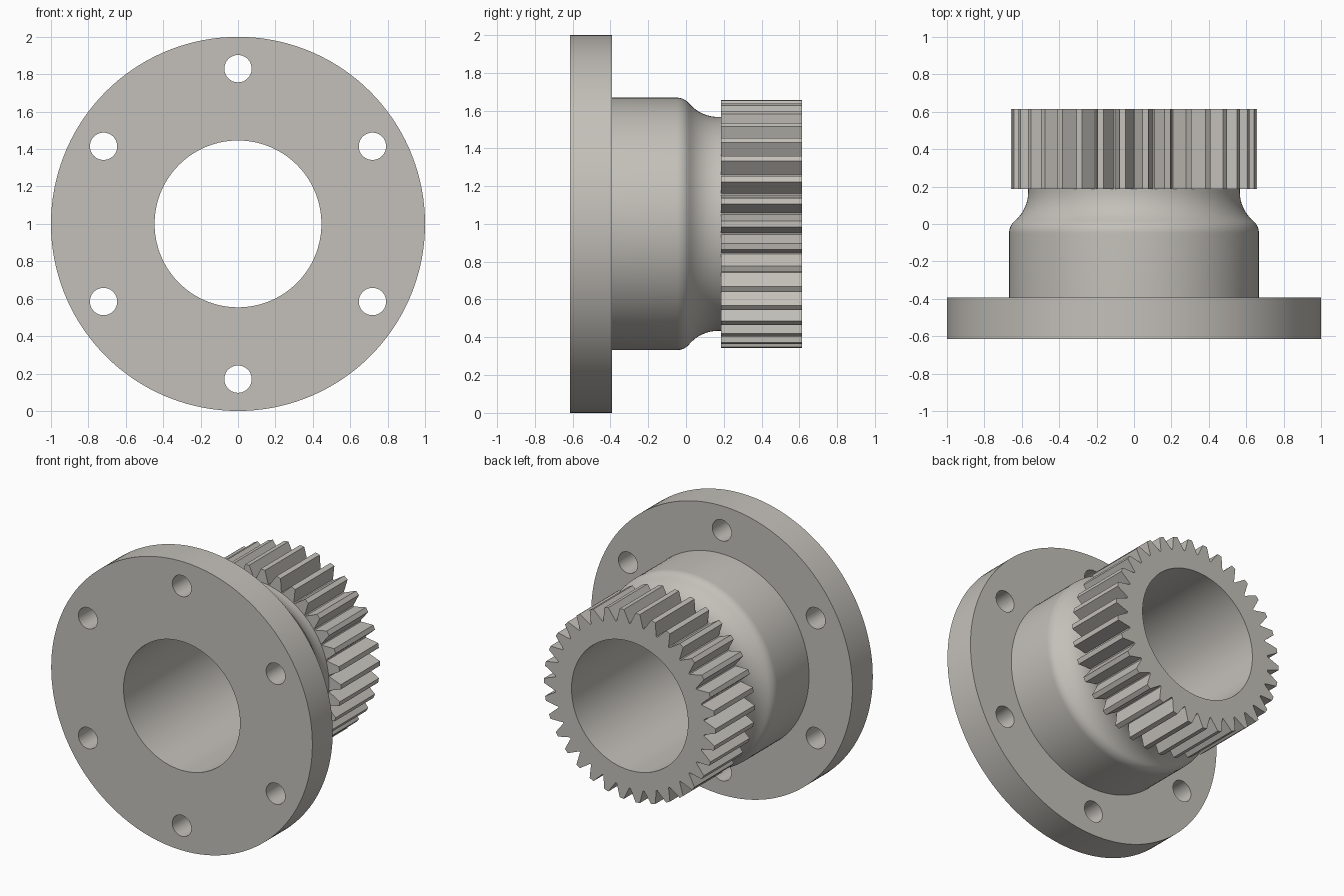
import bpy
import bmesh
from math import sin, cos, pi, radians
from mathutils import Matrix

cube = bpy.data.objects.get("Cube")
if cube:
    bpy.data.objects.remove(cube, do_unlink=True)

TEETH = 34
SEGMENTS = TEETH * 4
BORE = 0.446
AXIS_Z = 1.0
FRONT, FLANGE_BACK, NECK_END, BACK = -0.615, -0.392, 0.186, 0.615

steel = bpy.data.materials.new("warm_grey_steel")
steel.use_nodes = True
colour = (0.55, 0.53, 0.49, 1)
steel.diffuse_color = colour
steel.node_tree.nodes["Principled BSDF"].inputs["Base Color"].default_value = colour


def circle(radius):
    """Points of a round section as (angle, radius)."""
    return [(2 * pi * i / SEGMENTS, radius) for i in range(SEGMENTS)]


def toothed(tip, root):
    """Points of a gear section: two at each narrow tip, two at each root."""
    points = []
    for t in range(TEETH):
        middle = 360 * t / TEETH
        for offset, radius in ((-4.9, root), (-1.4, tip), (1.4, tip), (4.9, root)):
            points.append((radians(middle + offset), radius))
    return points


def finish(obj):
    bpy.ops.object.select_all(action='DESELECT')
    obj.select_set(True)
    bpy.context.view_layer.objects.active = obj
    for mod in list(obj.modifiers):
        bpy.ops.object.modifier_apply(modifier=mod.name)
    bpy.ops.object.shade_smooth_by_angle(angle=radians(20))


def add_object(name, bm):
    bmesh.ops.recalc_face_normals(bm, faces=bm.faces)
    mesh = bpy.data.meshes.new(name)
    bm.to_mesh(mesh)
    bm.free()
    mesh.materials.append(steel)
    obj = bpy.data.objects.new(name, mesh)
    bpy.context.collection.objects.link(obj)
    return obj


def ring_solid(name, sections):
    """Bridge sections (y, points) into a closed ring around the y axis."""
    bm = bmesh.new()
    rings = [[bm.verts.new((r * cos(a), y, AXIS_Z + r * sin(a))) for a, r in points]
             for y, points in sections]
    for k, ring in enumerate(rings):
        following = rings[(k + 1) % len(rings)]
        for i in range(SEGMENTS):
            j = (i + 1) % SEGMENTS
            bm.faces.new((ring[i], ring[j], following[j], following[i]))
    return add_object(name, bm)


def turned(name, profile):
    return ring_solid(name, [(y, circle(r)) for y, r in profile])


# Flange plate
flange = turned("flange", [(FRONT, BORE), (FRONT, 1.0), (FLANGE_BACK, 1.0), (FLANGE_BACK, BORE)])

# Six bolt holes through the flange
bm = bmesh.new()
for i in range(6):
    angle = radians(30 + 60 * i)
    place = Matrix.Translation((0.83 * cos(angle), FRONT, AXIS_Z + 0.83 * sin(angle)))
    bmesh.ops.create_cone(bm, cap_ends=True, segments=48, radius1=0.073, radius2=0.073,
                          depth=1, matrix=place @ Matrix.Rotation(pi / 2, 4, 'X'))
cutter = add_object("bolt_hole_cutter", bm)
cutter.hide_render = True
holes = flange.modifiers.new("bolt_holes", 'BOOLEAN')
holes.operation = 'DIFFERENCE'
holes.solver = 'EXACT'
holes.object = cutter
finish(flange)
bpy.data.objects.remove(cutter, do_unlink=True)

# Hub with a rounded shoulder sweeping into a narrower neck
STEPS = 8
sweep = [radians(50) * i / STEPS for i in range(STEPS + 1)]
shoulder = [(-0.049 + 0.086 * sin(a), 0.582 + 0.086 * cos(a)) for a in sweep]
cove = [(0.17 - 0.2 * sin(a), 0.766 - 0.2 * cos(a)) for a in reversed(sweep[:-1])]
hub = turned("hub", [(FLANGE_BACK, BORE), (FLANGE_BACK, 0.668)] + shoulder + cove
             + [(NECK_END, 0.566), (NECK_END, BORE)])
finish(hub)

# Toothed spur gear at the back
teeth = toothed(0.657, 0.57)
gear = ring_solid("gear", [(NECK_END, circle(BORE)), (NECK_END, teeth),
                           (BACK, teeth), (BACK, circle(BORE))])
finish(gear)
